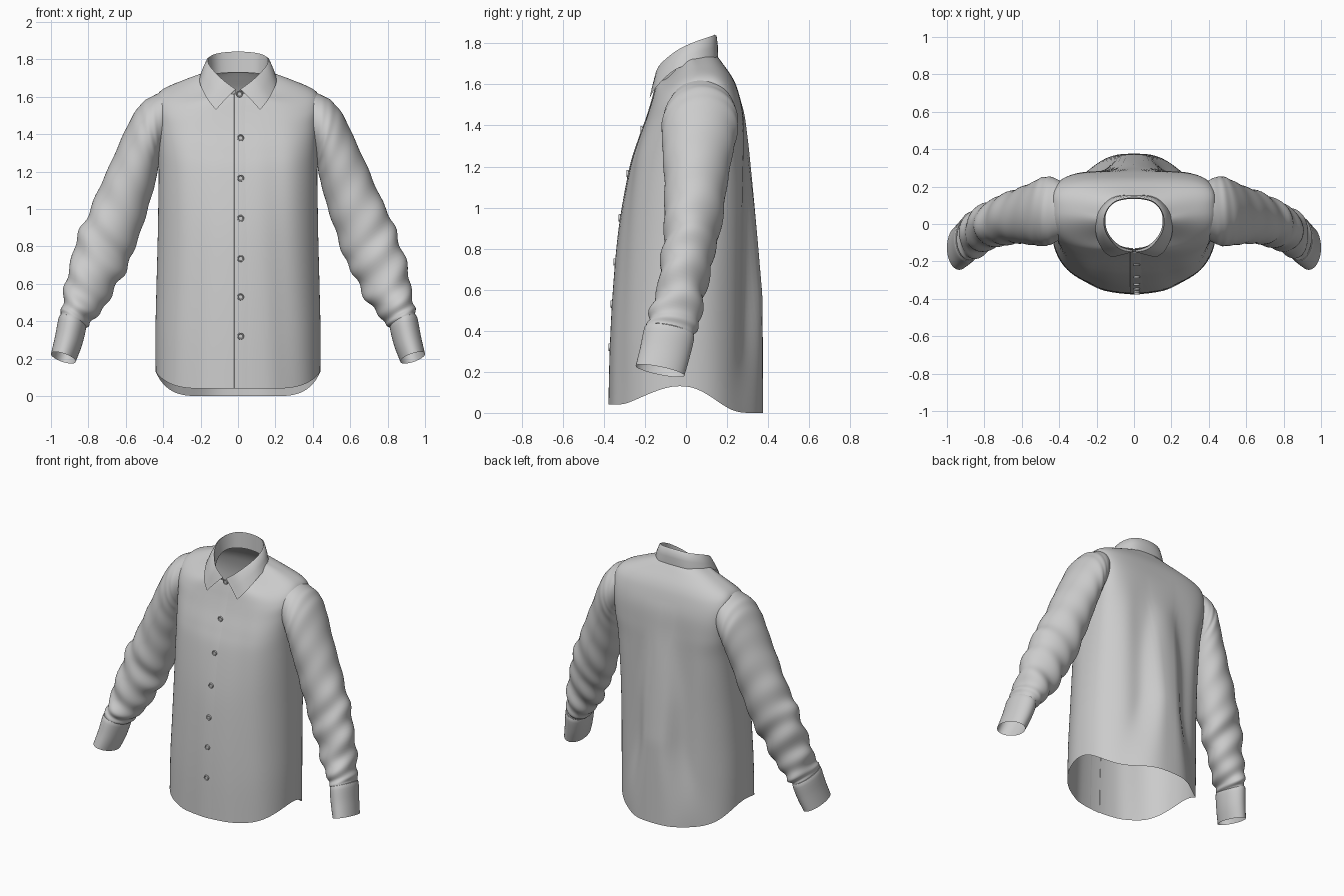
import bpy, bmesh, math
from mathutils import Vector

if "Cube" in bpy.data.objects:
    bpy.data.objects.remove(bpy.data.objects["Cube"])


def spline(keys, steps):
    """Smooth Catmull-Rom interpolation of equal-length tuples."""
    out, n = [], len(keys)
    for i in range(n - 1):
        a, b, c, d = keys[max(i - 1, 0)], keys[i], keys[i + 1], keys[min(i + 2, n - 1)]
        for k in range(steps):
            t = k / steps
            out.append(tuple(0.5 * (2*q + (r - p)*t + (2*p - 5*q + 4*r - s)*t*t
                             + (3*q - p - 3*r + s)*t**3) for p, q, r, s in zip(a, b, c, d)))
    return out + [tuple(keys[-1])]


def loft(name, rows, closed=True, drop=None, angle=50):
    """Skin a list of point rows; drop(centre) removes faces."""
    bm = bmesh.new()
    grid = [[bm.verts.new(p) for p in r] for r in rows]
    n = len(rows[0])
    for r0, r1 in zip(grid, grid[1:]):
        for j in range(n if closed else n - 1):
            k = (j + 1) % n
            bm.faces.new((r0[j], r0[k], r1[k], r1[j]))
    if drop:
        bad = [f for f in bm.faces if drop(f.calc_center_median())]
        bmesh.ops.delete(bm, geom=bad, context='FACES')
    bmesh.ops.recalc_face_normals(bm, faces=bm.faces)
    me = bpy.data.meshes.new(name)
    bm.to_mesh(me)
    bm.free()
    ob = bpy.data.objects.new(name, me)
    bpy.context.collection.objects.link(ob)
    bpy.ops.object.select_all(action='DESELECT')
    ob.select_set(True)
    bpy.context.view_layer.objects.active = ob
    bpy.ops.object.shade_smooth_by_angle(angle=math.radians(angle))
    return ob


def smooth(t):
    t = max(0.0, min(1.0, t))
    return t * t * (3 - 2 * t)


# Torso: rings from hem to neckline (half width, side y, side z,
# front y, front z, back y, back z, front squareness, back squareness)
torso_keys = [
    (.440, -.03, .13, -.375, .04, .300, .00, 2.1, 2.4),
    (.441, -.02, .36, -.368, .32, .298, .30, 2.1, 2.4),
    (.435, -.01, .62, -.353, .60, .296, .60, 2.1, 2.5),
    (.428, .00, .90, -.325, .90, .294, .90, 2.2, 2.8),
    (.425, .03, 1.18, -.276, 1.18, .290, 1.18, 2.6, 3.3),
    (.428, .06, 1.33, -.238, 1.31, .286, 1.33, 3.0, 4.0),
    (.435, .08, 1.47, -.198, 1.42, .278, 1.46, 3.2, 4.2),
    (.440, .09, 1.57, -.172, 1.50, .256, 1.56, 3.1, 3.8),
    (.410, .09, 1.635, -.155, 1.56, .228, 1.63, 2.7, 3.0),
    (.290, .06, 1.69, -.143, 1.60, .180, 1.70, 2.3, 2.4),
    (.165, .03, 1.735, -.134, 1.62, .142, 1.75, 2.0, 2.0)]
torso_rows = spline(torso_keys, 7)


def torso_point(row, th):
    xs, ys, zs, yf, zf, yb, zb, nf, nb = row
    c, s = math.cos(th), math.sin(th)
    n = nf if s < 0 else nb
    x = math.copysign(abs(c) ** (2 / n), c) * xs
    k = abs(s) ** (2 / n)
    w = smooth(abs(s) * 1.1)
    y = ys + ((yf if s < 0 else yb) - ys) * k
    z = zs + ((zf if s < 0 else zb) - zs) * w
    if s > 0:  # box pleat and soft folds down the back, easing out at the hem
        wide = .075 + .05 * smooth((1.4 - z) / .6) + .11 * smooth((.6 - z) / .6)
        y += .076 * max(0, min(1, (1.52 - z) / .95)) * math.exp(-abs(x / wide) ** 3.5)
        y += .006 * math.sin(x * 26) * math.sin(x * 7) * smooth((1.5 - z) / .5) * smooth(z / .5) * k
    else:      # light drape on the front sides
        y += .005 * math.cos(abs(x) * 24 + z * 2) * smooth((abs(x) - .1) / .15) * smooth((1.6 - z) / .4)
    return (x, y, z)


def in_armhole(p):
    return abs(p.x) > .40 and ((p.y - .075) / .14) ** 2 + ((p.z - 1.46) / .135) ** 2 < 1


N = 128
loft("torso", [[torso_point(r, 2 * math.pi * j / N) for j in range(N)] for r in torso_rows],
     drop=in_armhole)

# Button placket: one overlapping edge, melting into the front on the other side
loft("front_placket", [[(x, r[3] - d, r[4]) for x, d in
     ((-.022, -.002), (-.020, .003), (0, .003), (.03, .001), (.06, -.003))]
     for r in torso_rows], closed=False, angle=30)

# Sleeve rings (outer x, outer z, inner x, inner z, front y, back y, tilt)
sleeve_keys = [
    (.375, 1.640, .385, 1.32, -.075, .222, 0),
    (.44, 1.612, .41, 1.285, -.10, .246, 0),
    (.50, 1.578, .42, 1.25, -.115, .254, 0),
    (.56, 1.505, .43, 1.20, -.118, .246, 0),
    (.635, 1.35, .45, 1.11, -.112, .218, .05),
    (.715, 1.17, .495, .96, -.105, .192, .1),
    (.80, .98, .555, .78, -.107, .16, .15),
    (.868, .82, .62, .64, -.118, .12, .2),
    (.915, .63, .700, .50, -.145, .085, .2),
    (.940, .49, .775, .405, -.18, .06, .2),
    (.950, .43, .815, .365, -.195, .035, .2)]
cuff_keys = [
    (.940, .425, .825, .375, -.18, .02, .2),
    (.958, .42, .812, .365, -.202, .04, .2),
    (.978, .32, .835, .27, -.223, .018, .2),
    (1.0, .225, .868, .185, -.245, -.008, .2)]


def tube_point(row, th, side, t=0, folds=0):
    xo, zo, xi, zi, yf, yb, tilt = row
    c, s = math.cos(th), math.sin(th)
    if folds:  # gathered wrinkles, finer and deeper toward the cuff
        a = folds * (.008 + .05 * smooth((t - .4) / .4)) * smooth(t * 4) * smooth((1 - t) * 12)
        m = 1 + a * (math.sin(68 * t + 2.2 * math.sin(th + .5)) + .6 * math.sin(41 * t - 2 * th + side))
        c, s = c * m, s * m
    hy = (yb - yf) / 2
    return (side * ((xo + xi) / 2 + c * (xo - xi) / 2), (yf + yb) / 2 + s * hy,
            (zo + zi) / 2 + c * (zo - zi) / 2 - s * hy * tilt)


M = 56
rows = spline(sleeve_keys, 10)
cuffs = spline(cuff_keys, 4)
angles = [2 * math.pi * j / M for j in range(M)]
for side, tag in ((-1, "left"), (1, "right")):
    loft(tag + "_sleeve", [[tube_point(r, a, side, i / (len(rows) - 1), 1) for a in angles]
                           for i, r in enumerate(rows)])
    loft(tag + "_cuff", [[tube_point(r, a, side) for a in angles] for r in cuffs], angle=35)

# Collar: stand base, fold line and outer edge, from front opening to centre back
collar_half = [
    (.004, -.130, 1.58, .012, -.150, 1.640, .118, -.178, 1.53),
    (.080, -.112, 1.60, .085, -.128, 1.695, .165, -.142, 1.590),
    (.142, -.040, 1.665, .150, -.045, 1.765, .203, -.055, 1.670),
    (.150, .050, 1.71, .157, .045, 1.808, .198, .055, 1.710),
    (.102, .115, 1.725, .105, .118, 1.833, .122, .138, 1.73),
    (.000, .135, 1.73, .000, .140, 1.842, .000, .156, 1.735)]
mirrored = [tuple(-v if i % 3 == 0 else v for i, v in enumerate(k)) for k in collar_half[-2::-1]]
strip = []
for k in spline(collar_half + mirrored, 7):
    base, fold, edge = Vector(k[0:3]), Vector(k[3:6]), Vector(k[6:9])
    out = Vector((edge.x - base.x, edge.y - base.y, 0)).normalized()
    roll = fold + out * .009 + Vector((0, 0, -.006))
    mid = roll.lerp(edge, .5) + out * .003
    strip.append([base, base.lerp(fold, .5), fold, roll, mid, edge])
loft("collar", strip, closed=False, angle=60)


# Buttons: rimmed discs along the placket and one on the collar stand
def button(name, x, y, z, r=.018):
    prof = [(.001, .003), (.6 * r, .003), (.75 * r, .006), (.92 * r, .006), (r, .003), (r, -.004)]
    loft(name, [[(x + q * math.cos(a), y - h, z + q * math.sin(a))
                 for a in (2 * math.pi * j / 20 for j in range(20))] for q, h in prof], angle=30)


for i, z in enumerate((1.38, 1.165, .95, .735, .53, .32)):
    lo, hi = next((a, b) for a, b in zip(torso_rows, torso_rows[1:]) if a[4] <= z <= b[4])
    t = (z - lo[4]) / (hi[4] - lo[4])
    button("button_%d" % (i + 1), .014, lo[3] + (hi[3] - lo[3]) * t - .004, z)
button("collar_button", .008, -.150, 1.615)
